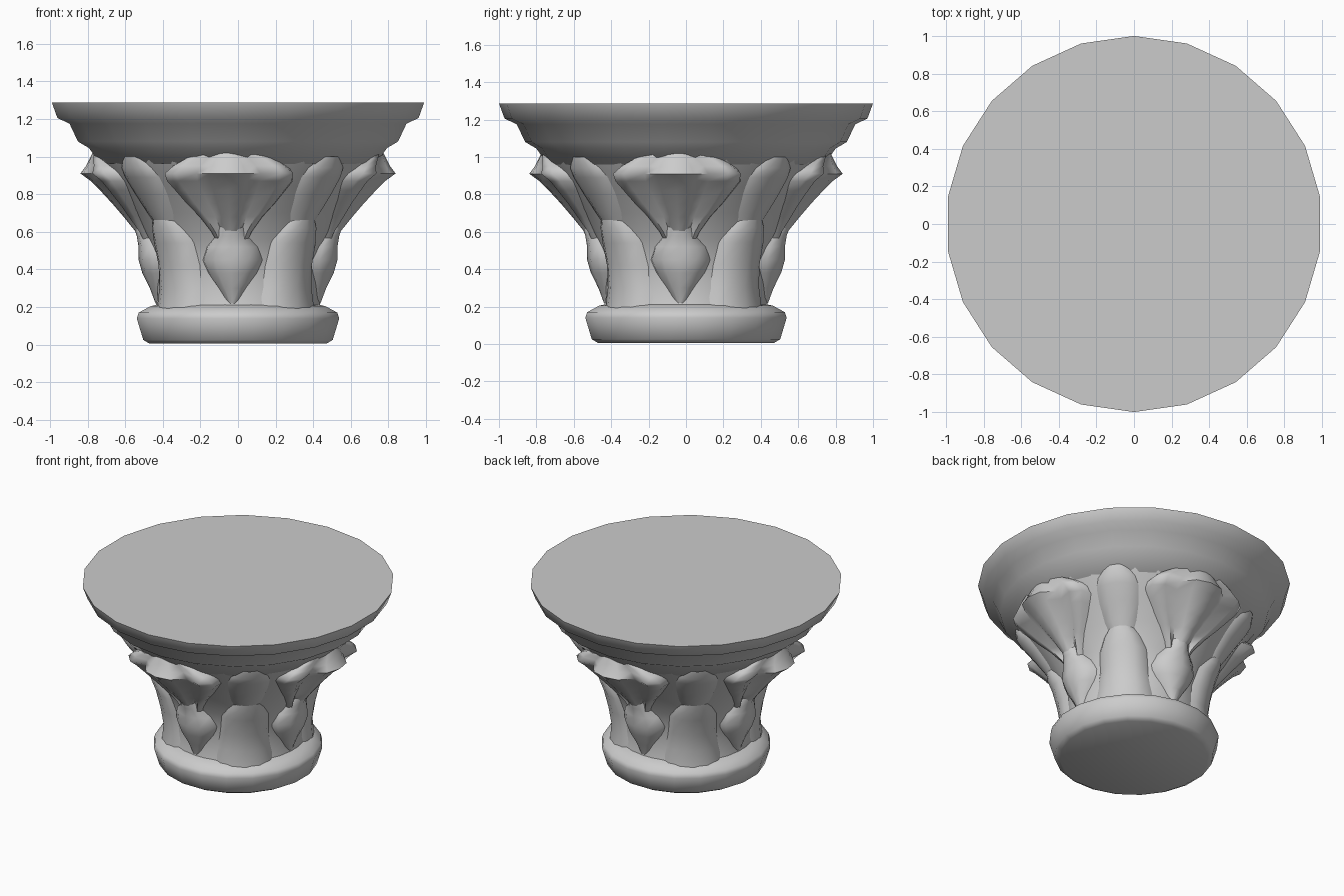
import bpy, bmesh, math

if "Cube" in bpy.data.objects:
    bpy.data.objects.remove(bpy.data.objects["Cube"], do_unlink=True)

stone = bpy.data.materials.new("grey stone")
stone.use_nodes = True
GREY = (0.6, 0.6, 0.6, 1)
stone.diffuse_color = GREY
stone.node_tree.nodes["Principled BSDF"].inputs["Base Color"].default_value = GREY

TURN = math.radians(-4)


def finish(name, bm, angle):
    bmesh.ops.recalc_face_normals(bm, faces=bm.faces)
    mesh = bpy.data.meshes.new(name)
    bm.to_mesh(mesh)
    bm.free()
    mesh.materials.append(stone)
    ob = bpy.data.objects.new(name, mesh)
    bpy.context.collection.objects.link(ob)
    bpy.ops.object.select_all(action="DESELECT")
    ob.select_set(True)
    bpy.context.view_layer.objects.active = ob
    bpy.ops.object.shade_smooth_by_angle(angle=math.radians(angle))


def polar(r, a, z):
    return (r * math.cos(a), r * math.sin(a), z)


def lathe(name, profile, sides, angle):
    """Closed turned body from (radius, height) pairs."""
    bm = bmesh.new()
    rings = [[bm.verts.new(polar(r, 2 * math.pi * (i + 0.5) / sides, z)) for i in range(sides)]
             for r, z in profile]
    for low, high in zip(rings, rings[1:]):
        for i in range(sides):
            j = (i + 1) % sides
            bm.faces.new((low[i], low[j], high[j], high[i]))
    bm.faces.new(rings[0][::-1])
    bm.faces.new(rings[-1])
    finish(name, bm, angle)


def leaf(name, rows, columns, direction):
    """Carved leaf: rows are (height, half width, root radius, relief),
    columns are (position across, share of relief), mirrored about the rib."""
    across = [(-t, s) for t, s in columns[:0:-1]] + columns
    bm = bmesh.new()
    grid = []
    for z, half, root, relief in rows:
        grid.append([bm.verts.new(polar(root + relief * share, direction + t * half / (root + 0.07), z))
                     for t, share in across])
    for low, high in zip(grid, grid[1:]):
        for i in range(len(across) - 1):
            bm.faces.new((low[i], low[i + 1], high[i + 1], high[i]))
    finish(name, bm, 65)


# Turned parts
lathe("base_ring", [(0.475, 0.005), (0.51, 0.025), (0.545, 0.14), (0.535, 0.17), (0.47, 0.205), (0.4, 0.22)],
      20, 70)
lathe("bell", [(0.445, 0.18), (0.43, 0.25), (0.43, 0.42), (0.475, 0.56), (0.555, 0.7),
               (0.65, 0.84), (0.73, 0.95), (0.77, 1.02)], 32, 60)
lathe("abacus", [(0.74, 0.96), (0.8, 1.045), (0.86, 1.08), (0.905, 1.175), (0.97, 1.205), (1.0, 1.287)], 22, 60)

# Broad lobed leaves on the four axes, with an overhanging tip
broad_rows = [(0.5, 0.07, 0.42, 0.07), (0.6, 0.13, 0.45, 0.095), (0.68, 0.2, 0.5, 0.11),
              (0.75, 0.28, 0.55, 0.12), (0.82, 0.35, 0.61, 0.125), (0.87, 0.4, 0.65, 0.135),
              (0.91, 0.4, 0.67, 0.17), (0.95, 0.36, 0.7, 0.11), (0.99, 0.28, 0.73, 0.06),
              (1.03, 0.14, 0.75, 0.02)]
broad_columns = [(0, 1), (0.22, 0.9), (0.42, 0.5), (0.65, 0.8), (0.85, 0.6), (1, -0.15)]

# Narrow recessed leaves on the diagonals
narrow_rows = [(0.58, 0.08, 0.46, 0.05), (0.7, 0.14, 0.53, 0.06), (0.8, 0.17, 0.6, 0.06),
               (0.89, 0.18, 0.66, 0.07), (0.94, 0.16, 0.7, 0.06), (1.0, 0.09, 0.74, 0.03)]

# Pointed drops on the axes, fuller swellings with a bud on the diagonals
drop_rows = [(0.22, 0.03, 0.42, 0.02), (0.3, 0.1, 0.4, 0.07), (0.38, 0.17, 0.4, 0.11),
             (0.45, 0.21, 0.41, 0.12), (0.52, 0.18, 0.43, 0.1), (0.58, 0.11, 0.45, 0.09),
             (0.66, 0.07, 0.5, 0.07), (0.72, 0.03, 0.54, 0.03)]
swell_rows = [(0.19, 0.24, 0.43, 0.06), (0.3, 0.22, 0.42, 0.06), (0.42, 0.2, 0.42, 0.08),
              (0.54, 0.2, 0.45, 0.08), (0.62, 0.15, 0.49, 0.07), (0.7, 0.07, 0.54, 0.03)]
drop_columns = [(0, 1), (0.4, 0.85), (0.75, 0.5), (1, -0.1)]

for i in range(4):
    axis = TURN + i * math.pi / 2
    diagonal = axis + math.pi / 4
    leaf(f"broad_leaf_{i + 1}", broad_rows, broad_columns, axis)
    leaf(f"drop_leaf_{i + 1}", drop_rows, drop_columns, axis)
    leaf(f"narrow_leaf_{i + 1}", narrow_rows, drop_columns, diagonal)
    leaf(f"swelling_bud_{i + 1}", swell_rows, drop_columns, diagonal)
